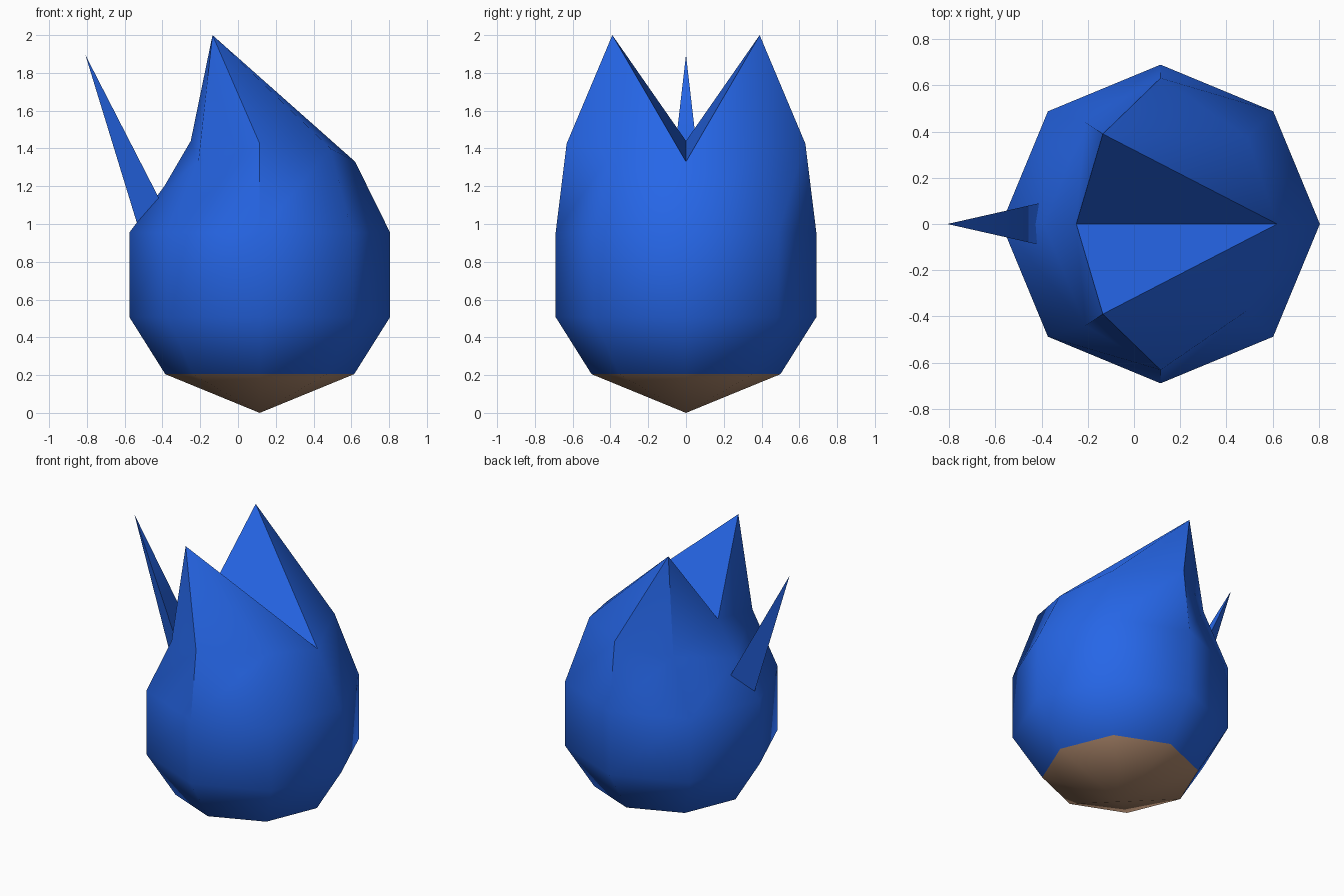
import bpy, bmesh, math

if "Cube" in bpy.data.objects:
    bpy.data.objects.remove(bpy.data.objects["Cube"])

CX = 0.115  # axis of the egg-shaped body


def material(name, rgb):
    m = bpy.data.materials.new(name)
    m.diffuse_color = (*rgb, 1)
    m.use_nodes = True
    m.node_tree.nodes["Principled BSDF"].inputs["Base Color"].default_value = m.diffuse_color
    return m


blue = material("blue", (0.019, 0.133, 0.80))
tan = material("tan", (0.42, 0.245, 0.15))


def finish(name, bm, mats, angle):
    bmesh.ops.recalc_face_normals(bm, faces=bm.faces)
    me = bpy.data.meshes.new(name)
    for m in mats:
        me.materials.append(m)
    for f in bm.faces:
        f.smooth = True
    bm.to_mesh(me)
    bm.free()
    me.set_sharp_from_angle(angle=math.radians(angle))
    ob = bpy.data.objects.new(name, me)
    bpy.context.collection.objects.link(ob)
    return ob


# Body: eight-sided lathed lower part
bm = bmesh.new()
bottom = bm.verts.new((CX, 0, 0))
rings = []
for z, r in ((0.205, 0.50), (0.507, 0.69), (0.955, 0.69)):
    rings.append([bm.verts.new((CX + r * math.cos(k * math.pi / 4),
                                r * math.sin(k * math.pi / 4), z)) for k in range(8)])

# Shoulder ring, right round to left; the other half is mirrored
half = [(0.62, 0, 1.33), (0.49, 0.375, 1.40), (CX, 0.632, 1.425),
        (-0.21, 0.44, 1.33), (-0.39, 0, 1.20)]
half += [(x, -y, z) for x, y, z in half[3:0:-1]]
shoulder = [bm.verts.new(p) for p in half]
rings.append(shoulder)

for k in range(8):
    n = (k + 1) % 8
    f = bm.faces.new((bottom, rings[0][n], rings[0][k]))
    f.material_index = 1  # underside
    for a, b in zip(rings, rings[1:]):
        bm.faces.new((a[k], a[n], b[n], b[k]))

# Two pointed ears with a valley between them
notch = bm.verts.new((-0.25, 0, 1.44))
for side, order in ((1, (0, 1, 2, 3, 4)), (-1, (0, 7, 6, 5, 4))):
    tip = bm.verts.new((-0.135, side * 0.39, 2.0))
    v = [shoulder[i] for i in order]
    for a, b in zip(v[:3], v[1:4]):
        bm.faces.new((a, b, tip))
    bm.faces.new((v[3], notch, tip))
    bm.faces.new((v[3], v[4], notch))
    bm.faces.new((v[0], tip, notch))
finish("body", bm, (blue, tan), 50)

# Tail spike: slim three-sided pyramid
bm = bmesh.new()
tip = bm.verts.new((-0.808, 0, 1.895))
base = [bm.verts.new(p) for p in ((-0.535, 0, 1.005), (-0.41, 0.09, 1.12), (-0.41, -0.09, 1.12))]
for i in range(3):
    bm.faces.new((base[i], base[(i + 1) % 3], tip))
bm.faces.new(base)
finish("tail_spike", bm, (blue,), 80)
